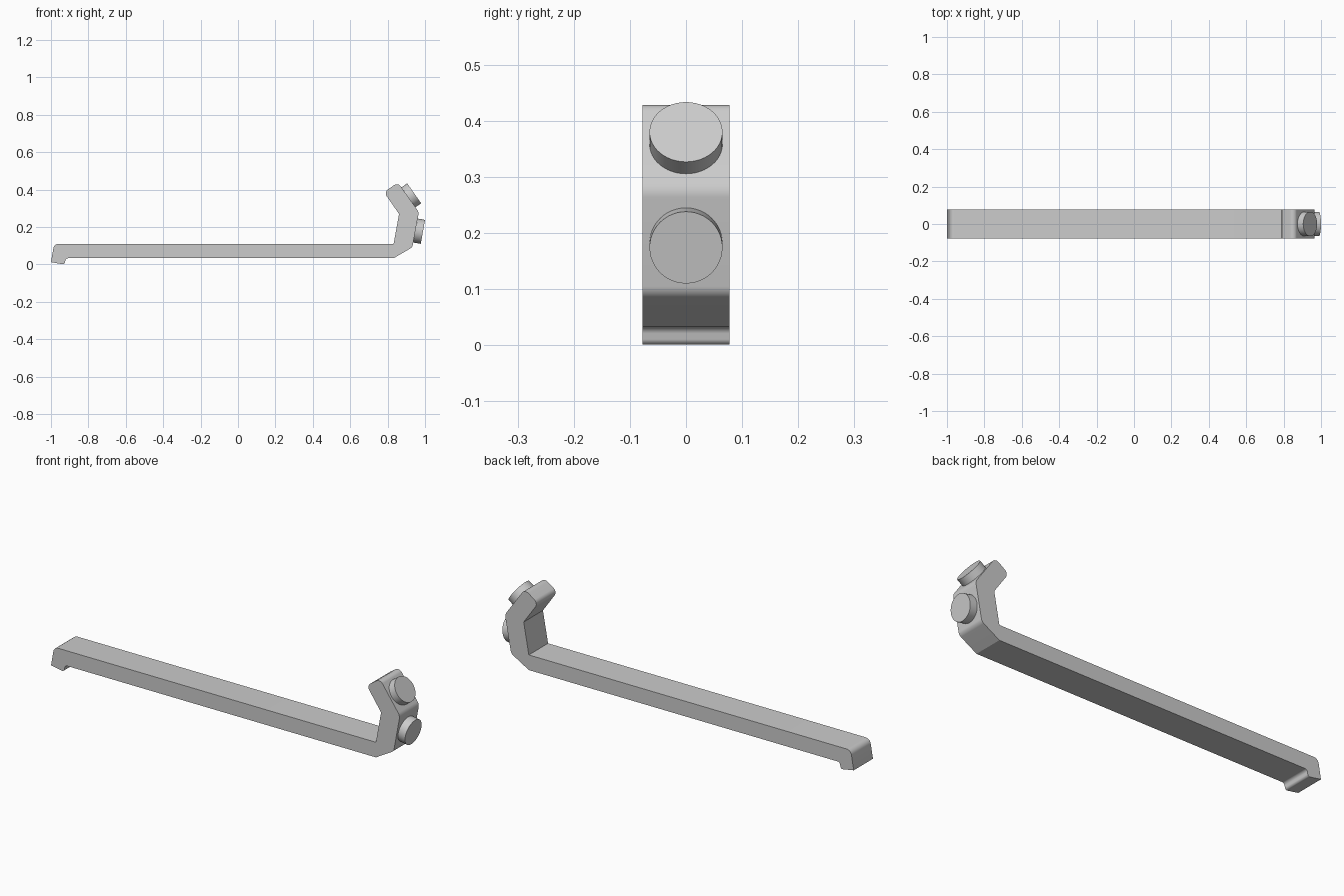
import bpy
import bmesh
import math
from mathutils import Vector

if "Cube" in bpy.data.objects:
    bpy.data.objects.remove(bpy.data.objects["Cube"], do_unlink=True)

HALF_WIDTH = 0.0775

grey = bpy.data.materials.new("plain_grey")
grey.use_nodes = True
grey.diffuse_color = (0.6, 0.6, 0.6, 1)
grey.node_tree.nodes["Principled BSDF"].inputs["Base Color"].default_value = (0.6, 0.6, 0.6, 1)


def add_object(name, bm):
    """Turn a bmesh into a grey object, smooth on its rounded parts."""
    bmesh.ops.recalc_face_normals(bm, faces=bm.faces)
    mesh = bpy.data.meshes.new(name)
    bm.to_mesh(mesh)
    bm.free()
    mesh.materials.append(grey)
    obj = bpy.data.objects.new(name, mesh)
    bpy.context.collection.objects.link(obj)
    bpy.ops.object.select_all(action='DESELECT')
    obj.select_set(True)
    bpy.context.view_layer.objects.active = obj
    bpy.ops.object.shade_smooth_by_angle(angle=math.radians(25))
    return obj


def rounded(profile, steps=8):
    """Replace each corner (x, z, radius) by a tangent arc."""
    points = []
    for i, (x, z, r) in enumerate(profile):
        p = Vector((x, z))
        if r == 0:
            points.append(p)
            continue
        a = (Vector(profile[i - 1][:2]) - p).normalized()
        b = (Vector(profile[(i + 1) % len(profile)][:2]) - p).normalized()
        half = a.angle(b) / 2
        centre = p + (a + b).normalized() * r / math.sin(half)
        start = p + a * r / math.tan(half) - centre
        end = p + b * r / math.tan(half) - centre
        for k in range(steps + 1):
            points.append(centre + start.lerp(end, k / steps).normalized() * r)
    return points


# Bar with hooked foot at one end and a bent arm at the other
profile = [
    (-1.0, 0.012, 0),
    (-0.927, -0.001, 0.012),
    (-0.921, 0.033, 0.015),
    (0.832, 0.033, 0),
    (0.932, 0.091, 0.03),
    (0.967, 0.28, 0.04),
    (0.855, 0.438, 0.025),
    (0.78, 0.386, 0.025),
    (0.861, 0.27, 0),
    (0.832, 0.11, 0),
    (-0.983, 0.11, 0.028),
]
bm = bmesh.new()
side = bm.faces.new([bm.verts.new((p.x, -HALF_WIDTH, p.y)) for p in rounded(profile)])
extruded = bmesh.ops.extrude_face_region(bm, geom=[side], use_keep_orig=True)["geom"]
bmesh.ops.translate(bm, vec=(0, 2 * HALF_WIDTH, 0),
                    verts=[g for g in extruded if isinstance(g, bmesh.types.BMVert)])
add_object("bent_bar", bm)


# Round studs on the outer faces of the arm
def add_stud(name, x, z, tilt):
    depth = 0.06
    bm = bmesh.new()
    bmesh.ops.create_cone(bm, cap_ends=True, segments=48, radius1=0.065,
                          radius2=0.065, depth=depth)
    bmesh.ops.translate(bm, verts=bm.verts, vec=(0, 0, -depth / 2))
    stud = add_object(name, bm)
    stud.location = (x, 0, z)
    stud.rotation_euler = (0, math.radians(90 - tilt), 0)


add_stud("lower_stud", 0.9885, 0.174, -10)
add_stud("upper_stud", 0.942, 0.38, 35)
